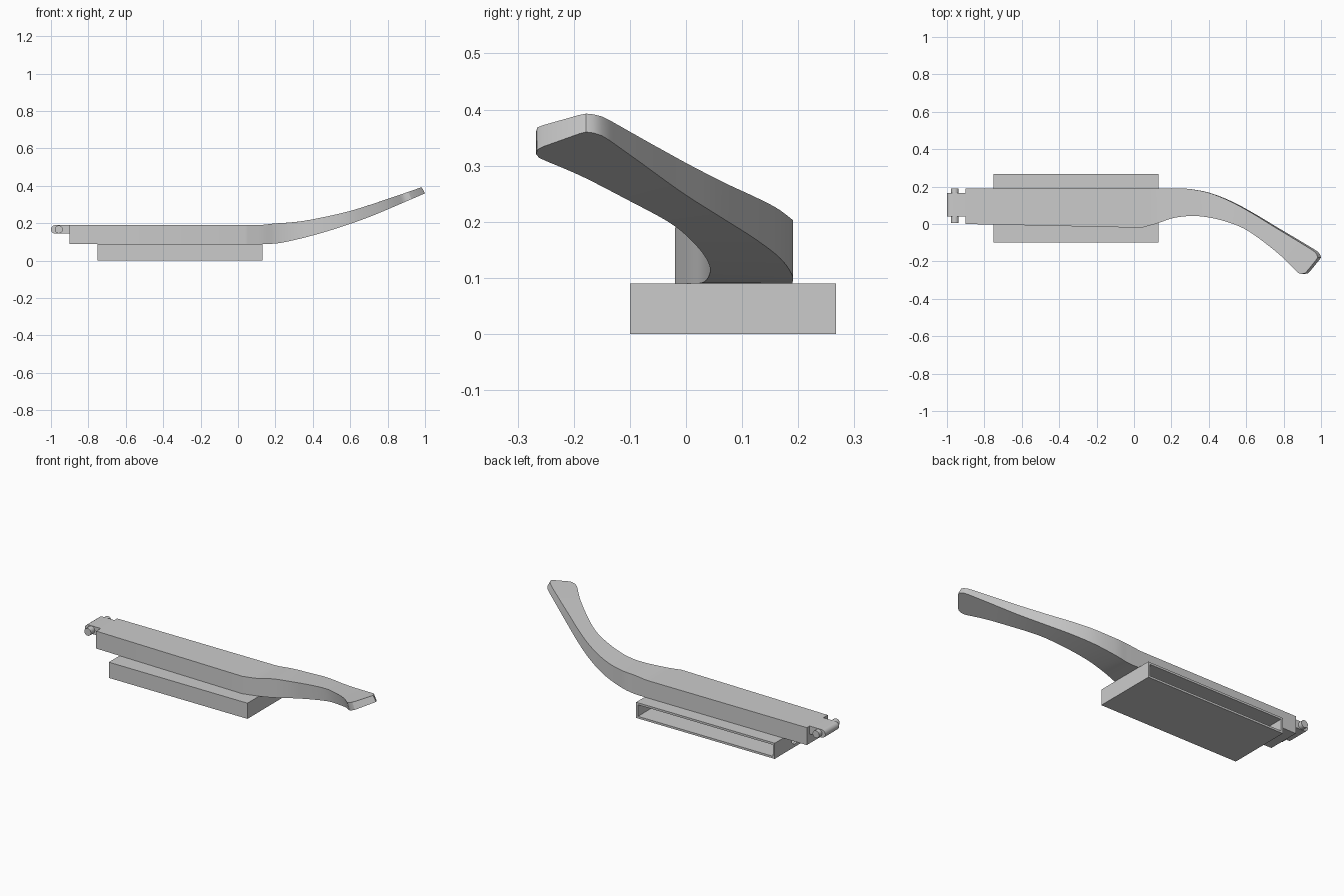
import bpy, bmesh, math
from mathutils import Vector

default = bpy.data.objects.get("Cube")
if default:
    bpy.data.objects.remove(default, do_unlink=True)

grey = bpy.data.materials.new("plain grey")
grey.use_nodes = True
colour = (0.6, 0.6, 0.6, 1)
grey.diffuse_color = colour
grey.node_tree.nodes["Principled BSDF"].inputs["Base Color"].default_value = colour


def finish(name, bm, smooth=False):
    bmesh.ops.recalc_face_normals(bm, faces=bm.faces)
    mesh = bpy.data.meshes.new(name)
    bm.to_mesh(mesh)
    bm.free()
    mesh.materials.append(grey)
    ob = bpy.data.objects.new(name, mesh)
    bpy.context.collection.objects.link(ob)
    if smooth:
        bpy.ops.object.select_all(action="DESELECT")
        ob.select_set(True)
        bpy.context.view_layer.objects.active = ob
        bpy.ops.object.shade_smooth_by_angle(angle=math.radians(30))
    return ob


def block(name, low, high):
    bm = bmesh.new()
    bmesh.ops.create_cube(bm, size=1)
    low, high = Vector(low), Vector(high)
    for v in bm.verts:
        v.co = (low + high) / 2 + v.co * (high - low)
    return finish(name, bm)


def prism(name, outline, y0, y1):
    """Extrude an x-z outline along y."""
    bm = bmesh.new()
    face = bm.faces.new([bm.verts.new((x, y0, z)) for x, z in outline])
    ext = bmesh.ops.extrude_face_region(bm, geom=[face])
    moved = [v for v in ext["geom"] if isinstance(v, bmesh.types.BMVert)]
    bmesh.ops.translate(bm, verts=moved, vec=(0, y1 - y0, 0))
    return finish(name, bm, True)


def arc(cx, cz, r, start, end, n):
    angles = [math.radians(start + (end - start) * i / n) for i in range(n + 1)]
    return [(cx + r * math.cos(a), cz + r * math.sin(a)) for a in angles]


def spline(a, b, c, d, t):
    return b + (c - a) * (t / 2) + (a * 2 - b * 5 + c * 4 - d) * (t * t / 2) \
        + (b * 3 - a - c * 3 + d) * (t ** 3 / 2)


def height(table, x):
    """Smooth height from (x, z) pairs, flat before the first."""
    if x <= table[0][0]:
        return table[0][1]
    slopes = [0]
    for i in range(1, len(table)):
        j = min(i + 1, len(table) - 1)
        slopes.append((table[j][1] - table[i - 1][1]) / (table[j][0] - table[i - 1][0]))
    for i in range(len(table) - 1):
        (x0, z0), (x1, z1) = table[i], table[i + 1]
        if x <= x1 or i == len(table) - 2:
            w = x1 - x0
            t = (x - x0) / w
            return (z0 * (2 * t**3 - 3 * t * t + 1) + z1 * (3 * t * t - 2 * t**3)
                    + w * slopes[i] * (t**3 - 2 * t * t + t)
                    + w * slopes[i + 1] * (t**3 - t * t))


# Lever: paired front and back edge points, swept from hinge to tip
front = [(-.9, 0), (.04, -.02), (.13, .005), (.21, .032), (.31, .043), (.41, .034),
         (.52, .006), (.61, -.032), (.71, -.1), (.81, -.18), (.88, -.25)]
back = [(-.9, .19), (.04, .19), (.13, .19), (.2, .19), (.28, .189), (.4, .168),
        (.52, .122), (.64, .058), (.76, -.014), (.88, -.085), (.965, -.136)]
tip = [((.893, -.262), (.985, -.15)), ((.908, -.267), (.996, -.165)),
       ((.927, -.265), (1, -.178)), ((.94, -.254), (.993, -.19))]
under = [(.17, .09), (.3, .11), (.5, .164), (.7, .233), (.9, .317), (1, .36)]
over = [(.1, .19), (.2, .199), (.3, .206), (.4, .221), (.6, .266), (.8, .33), (1, .399)]

pairs = [(Vector(f), Vector(b)) for f, b in zip(front, back)]
rows = [pairs[0]]
for i in range(1, len(pairs) - 1):
    quad = [pairs[max(i - 1, 1)], pairs[i], pairs[i + 1], pairs[min(i + 2, len(pairs) - 1)]]
    for k in range(5):
        rows.append(tuple(spline(*[q[s] for q in quad], k / 5) for s in (0, 1)))
rows.append(pairs[-1])
rows += tip

bm = bmesh.new()
rings = []
for f, b in rows:
    ring = []
    for p, is_top in ((f, False), (b, False), (b, True), (f, True)):
        x, y = p
        lean = 0.018 * min(max((x - .25) / .75, 0), 1) if is_top else 0
        ring.append(bm.verts.new((x - lean, y, height(over if is_top else under, x - lean))))
    rings.append(ring)
for a, b in zip(rings, rings[1:]):
    for k in range(4):
        bm.faces.new((a[k], a[(k + 1) % 4], b[(k + 1) % 4], b[k]))
bm.faces.new(rings[0])
bm.faces.new(rings[-1])
finish("lever", bm, True)

# Hinge tongue with rounded end, and cross pin
tongue = arc(-.977, .167, .023, 90, 270, 12) + [(-.89, .144), (-.89, .19)]
prism("hinge_tongue", tongue, .04, .165)
prism("hinge_pin", arc(-.958, .167, .021, 0, 345, 23), .005, .19)

# Housing: a hollow box open at the back, with a round hole in its hinge end
wall = .012
housing = block("housing", (-.75, -.1, 0), (.13, .267, .09))
cavity = block("cavity_cutter", (-.75 + wall, -.1 + wall, wall), (.13 - wall, .4, .09 - wall))
bm = bmesh.new()
bmesh.ops.create_cone(bm, cap_ends=True, segments=24, radius1=.028, radius2=.028, depth=.1)
for v in bm.verts:
    v.co = (-.75 + v.co.z, .084 + v.co.x, .045 + v.co.y)
hole = finish("hole_cutter", bm)
bpy.context.view_layer.objects.active = housing
for cutter in (cavity, hole):
    cutter.hide_render = True
    mod = housing.modifiers.new(cutter.name, "BOOLEAN")
    mod.operation = "DIFFERENCE"
    mod.solver = "EXACT"
    mod.object = cutter
    bpy.ops.object.modifier_apply(modifier=mod.name)
    bpy.data.objects.remove(cutter, do_unlink=True)
